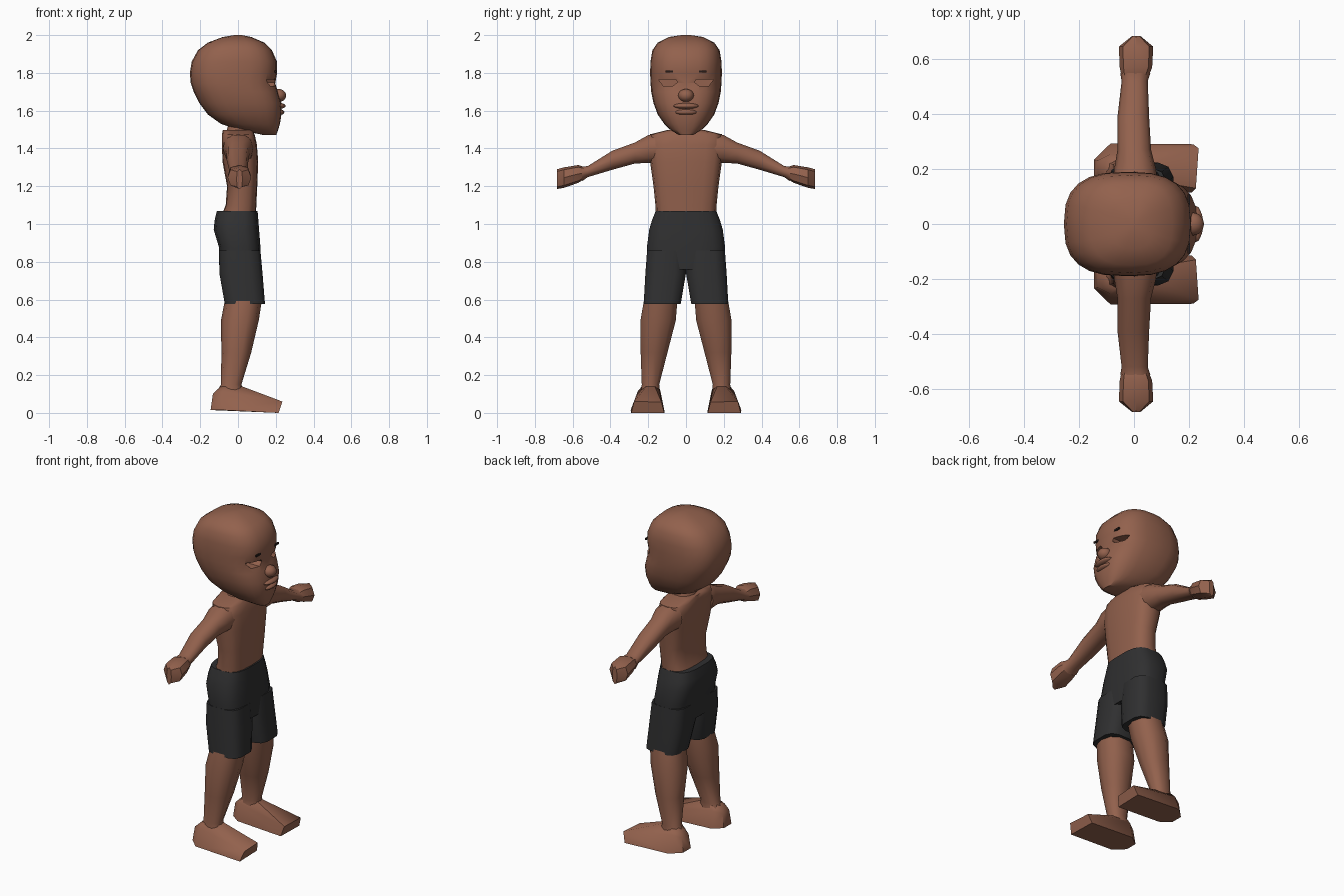
import bpy, bmesh, math
from mathutils import Vector

if "Cube" in bpy.data.objects:
    bpy.data.objects.remove(bpy.data.objects["Cube"])


def material(name, rgb):
    m = bpy.data.materials.new(name)
    m.diffuse_color = (*rgb, 1)
    m.use_nodes = True
    m.node_tree.nodes["Principled BSDF"].inputs["Base Color"].default_value = m.diffuse_color
    return m


SKIN = material("brown skin", (0.29, 0.12, 0.074))
CLOTH = material("black cloth", (0.029, 0.029, 0.030))
BROW = material("dark brow", (0.02, 0.012, 0.01))


def finish(name, bm, mat, angle=40, mirror=False):
    bmesh.ops.recalc_face_normals(bm, faces=bm.faces)
    if mirror:  # add the copy on the -y side
        dup = bmesh.ops.duplicate(bm, geom=bm.verts[:] + bm.edges[:] + bm.faces[:])["geom"]
        for v in dup:
            if isinstance(v, bmesh.types.BMVert):
                v.co.y = -v.co.y
        bmesh.ops.reverse_faces(bm, faces=[f for f in dup if isinstance(f, bmesh.types.BMFace)])
    me = bpy.data.meshes.new(name)
    bm.to_mesh(me)
    bm.free()
    me.materials.append(mat)
    ob = bpy.data.objects.new(name, me)
    bpy.context.collection.objects.link(ob)
    smooth(ob, angle)
    return ob


def smooth(ob, angle):
    bpy.ops.object.select_all(action='DESELECT')
    ob.select_set(True)
    bpy.context.view_layer.objects.active = ob
    bpy.ops.object.shade_smooth_by_angle(angle=math.radians(angle))


def loft(name, axis, rings, n, power, mat, angle=40, mirror=False):
    """Rings are (position on axis, u min, u max, v min, v max)."""
    bm = bmesh.new()
    loops = []
    for p, u0, u1, v0, v1 in rings:
        loop = []
        for i in range(n):
            a = 2 * math.pi * i / n
            if power > 3:
                a += math.pi / n
            c, s = math.cos(a), math.sin(a)
            u = (u0 + u1) / 2 + (u1 - u0) / 2 * math.copysign(abs(c) ** (2 / power), c)
            v = (v0 + v1) / 2 + (v1 - v0) / 2 * math.copysign(abs(s) ** (2 / power), s)
            co = {'x': (p, u, v), 'y': (u, p, v), 'z': (u, v, p)}[axis]
            loop.append(bm.verts.new(co))
        loops.append(loop)
    for a, b in zip(loops, loops[1:]):
        for i in range(n):
            j = (i + 1) % n
            bm.faces.new((a[i], a[j], b[j], b[i]))
    bm.faces.new(loops[0])
    bm.faces.new(loops[-1])
    return finish(name, bm, mat, angle, mirror)


def prism(name, outline, x0, x1, mat):
    """Outline in (y, z), extruded along x and mirrored."""
    bm = bmesh.new()
    f = bm.faces.new([bm.verts.new((x0, y, z)) for y, z in outline])
    ext = bmesh.ops.extrude_face_region(bm, geom=[f])["geom"]
    for v in ext:
        if isinstance(v, bmesh.types.BMVert):
            v.co.x = x1
    return finish(name, bm, mat, 30, True)


def blob(name, centre, size):
    bm = bmesh.new()
    bmesh.ops.create_uvsphere(bm, u_segments=12, v_segments=8, radius=1)
    for v in bm.verts:
        v.co = Vector(centre) + Vector(c * s for c, s in zip(v.co, size))
    return finish(name, bm, SKIN, 60)


# Head: stacked rings with jutting jaw and sloped underside
head_profile = [  # z, back, front, half width
    (1.472, .13, .203, .04), (1.50, .00, .213, .085), (1.53, -.09, .222, .115),
    (1.58, -.16, .230, .150), (1.64, -.205, .230, .172), (1.70, -.235, .212, .184),
    (1.745, -.25, .197, .188), (1.80, -.255, .207, .19), (1.86, -.245, .206, .188),
    (1.92, -.212, .18, .178), (1.96, -.16, .14, .15), (1.99, -.08, .07, .09),
    (2.0, -.02, .02, .025)]
head = loft("head", 'z', [(z, a, b, -w, w) for z, a, b, w in head_profile],
            24, 2.7, SKIN, 50)

# Eye sockets cut into the face
cutter = prism("eye_cutter", [(.145, 1.765), (.055, 1.765), (.045, 1.75), (.07, 1.73),
                              (.12, 1.73)], .115, .3, SKIN)
cutter.hide_render = True
mod = head.modifiers.new("sockets", 'BOOLEAN')
mod.operation, mod.object, mod.solver = 'DIFFERENCE', cutter, 'EXACT'
bpy.context.view_layer.objects.active = head
bpy.ops.object.modifier_apply(modifier=mod.name)
bpy.data.objects.remove(cutter)
smooth(head, 50)

# Brows, nose, lips
prism("brows", [(.068, 1.802), (.108, 1.802), (.108, 1.813), (.068, 1.813)], .194, .203, BROW)
blob("nose", (.215, 0, 1.68), (.04, .042, .035))
blob("upper_lip", (.218, 0, 1.625), (.034, .07, .016))
blob("lower_lip", (.214, 0, 1.592), (.032, .062, .016))

# Neck and torso
loft("neck", 'z', [(1.46, -.07, .07, -.085, .085), (1.53, -.05, .08, -.07, .07)], 10, 2, SKIN)
loft("torso", 'z', [(1.04, -.09, .095, -.16, .16), (1.10, -.065, .097, -.162, .162),
                    (1.20, -.058, .102, -.172, .172), (1.33, -.082, .107, -.19, .19),
                    (1.42, -.085, .10, -.2, .2), (1.475, -.085, .088, -.19, .19),
                    (1.497, -.08, .078, -.10, .10)], 16, 3.0, SKIN, 50)

# Arms and mitten hands
loft("arms", 'y', [(.15, -.08, .085, 1.32, 1.482), (.20, -.072, .08, 1.32, 1.474),
                   (.27, -.06, .062, 1.318, 1.434), (.39, -.06, .055, 1.285, 1.39),
                   (.52, -.045, .05, 1.247, 1.308), (.55, -.05, .06, 1.225, 1.305)],
     10, 2.3, SKIN, 50, True)
loft("hands", 'y', [(.535, -.045, .052, 1.24, 1.30), (.57, -.052, .066, 1.218, 1.312),
                    (.645, -.055, .07, 1.192, 1.30), (.683, -.008, .024, 1.185, 1.29)],
     8, 2.6, SKIN, 35, True)

# Shorts: hips plus two loose legs
loft("shorts_hips", 'z', [(.76, -.10, .118, -.20, .20), (.88, -.103, .12, -.209, .209),
                          (.97, -.13, .113, -.197, .197), (1.02, -.125, .109, -.182, .182),
                          (1.07, -.113, .105, -.162, .162)], 16, 3.3, CLOTH, 50)
loft("shorts_legs", 'z', [(.577, -.072, .145, .026, .226), (.74, -.101, .132, -.002, .217),
                          (.86, -.102, .121, -.002, .208)], 12, 3.5, CLOTH, 50, True)

# Bare legs
loft("legs", 'z', [(.11, -.115, .03, .135, .24), (.15, -.09, .018, .14, .236),
                   (.32, -.088, .07, .095, .243), (.49, -.09, .11, .05, .245),
                   (.62, -.065, .13, .04, .222)], 10, 2.4, SKIN, 50, True)


# Feet: wedge shapes with a rounded heel, wider at the sole
def foot():
    bm = bmesh.new()
    sole = [(-.145, .16), (-.145, .235), (-.085, .293), (.215, .29), (.21, .115), (-.085, .115)]
    edge = [(-.133, .165, .10), (-.133, .23, .10), (-.085, .255, .115),
            (.235, .275, .06), (.225, .13, .058), (-.085, .135, .115)]
    low = [bm.verts.new((x, y, .02 if x < 0 else .005)) for x, y in sole]
    mid = [bm.verts.new(c) for c in edge]
    ankle = [(-.092, .17), (-.092, .21), (-.07, .234), (.022, .21), (.022, .165), (-.07, .143)]
    top = [bm.verts.new((x, y, .14)) for x, y in ankle]
    for a, b in ((low, mid), (mid, top)):
        for i in range(6):
            j = (i + 1) % 6
            bm.faces.new((a[i], a[j], b[j], b[i]))
    bm.faces.new(low)
    bm.faces.new(top)
    for v in low:
        v.co.z = max(v.co.z - .005, 0)
    finish("feet", bm, SKIN, 45, True)


foot()
